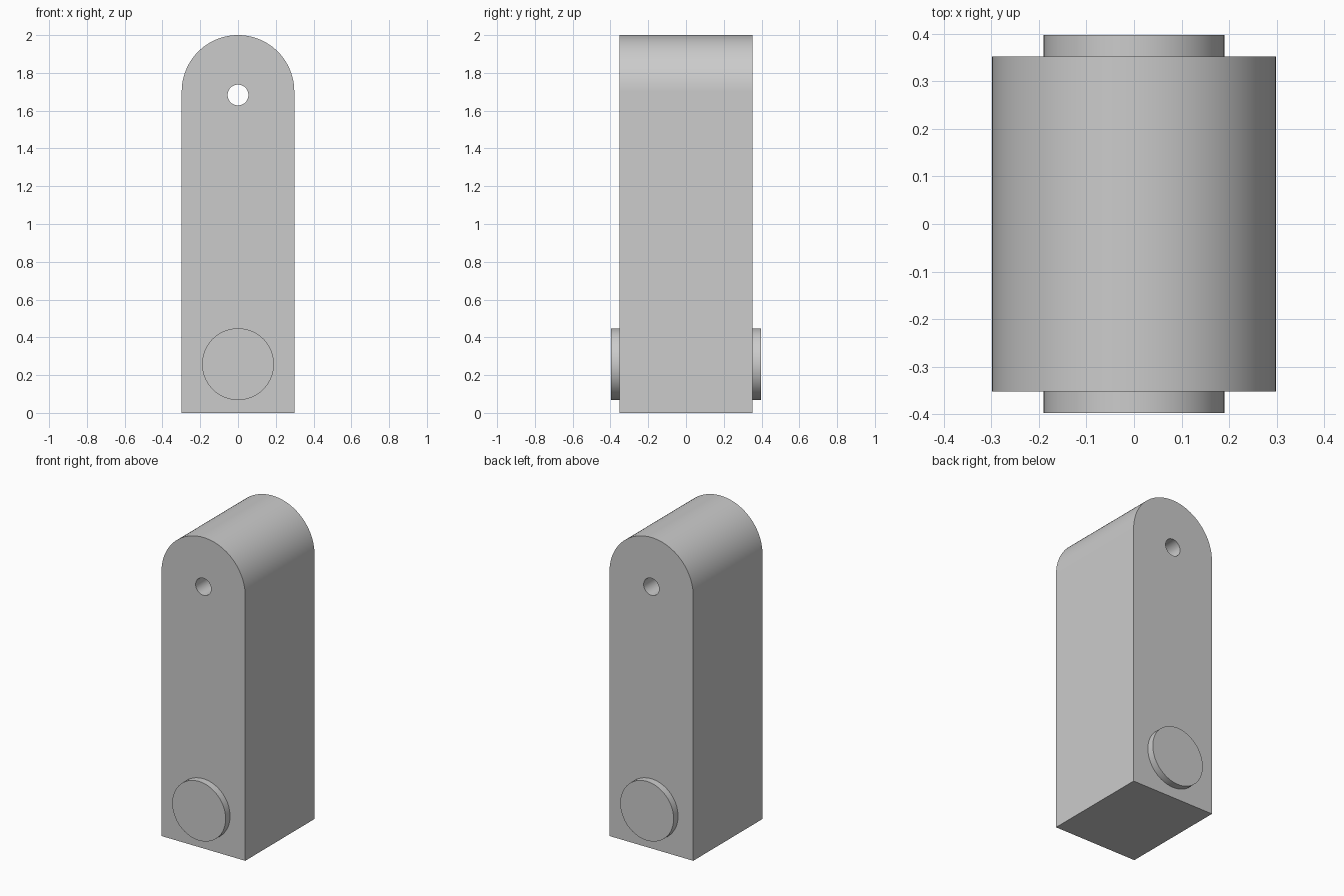
import bpy
import bmesh
from math import cos, sin, pi, radians

HALF_W, HALF_D, TOP = 0.298, 0.352, 2.0

cube = bpy.data.objects.get("Cube")
if cube:
    bpy.data.objects.remove(cube, do_unlink=True)

# One plain grey for everything
grey = bpy.data.materials.new("plain_grey")
grey.use_nodes = True
colour = (0.6, 0.6, 0.6, 1)
grey.diffuse_color = colour
grey.node_tree.nodes["Principled BSDF"].inputs["Base Color"].default_value = colour


def smooth(obj):
    bpy.ops.object.select_all(action='DESELECT')
    obj.select_set(True)
    bpy.context.view_layer.objects.active = obj
    bpy.ops.object.shade_smooth_by_angle(angle=radians(30))


def prism(name, outline, y0, y1):
    """Extrude an (x, z) outline from y0 to y1."""
    bm = bmesh.new()
    face = bm.faces.new([bm.verts.new((x, y0, z)) for x, z in outline])
    new = bmesh.ops.extrude_face_region(bm, geom=[face])["geom"]
    verts = [v for v in new if isinstance(v, bmesh.types.BMVert)]
    bmesh.ops.translate(bm, verts=verts, vec=(0, y1 - y0, 0))
    bmesh.ops.recalc_face_normals(bm, faces=bm.faces)
    mesh = bpy.data.meshes.new(name)
    bm.to_mesh(mesh)
    bm.free()
    mesh.materials.append(grey)
    obj = bpy.data.objects.new(name, mesh)
    bpy.context.collection.objects.link(obj)
    return obj


def arc(z, r, sweep, n):
    return [(r * cos(sweep * i / n), z + r * sin(sweep * i / n)) for i in range(n + 1)]


# Round-topped body
outline = [(-HALF_W, 0), (HALF_W, 0)] + arc(TOP - HALF_W, HALF_W, pi, 48)
body = prism("body", outline, -HALF_D, HALF_D)

# Through hole near the top
cutter = prism("hole_cutter", arc(1.683, 0.055, 2 * pi, 48)[:-1], -0.5, 0.5)
cutter.hide_render = True
cut = body.modifiers.new("hole", 'BOOLEAN')
cut.operation = 'DIFFERENCE'
cut.solver = 'EXACT'
cut.object = cutter
bpy.context.view_layer.objects.active = body
bpy.ops.object.modifier_apply(modifier=cut.name)
bpy.data.objects.remove(cutter, do_unlink=True)
smooth(body)

# Round boss on the front and back
for name, side in (("front_boss", -1), ("back_boss", 1)):
    boss = prism(name, arc(0.258, 0.19, 2 * pi, 64)[:-1], side * HALF_D, side * 0.397)
    smooth(boss)
